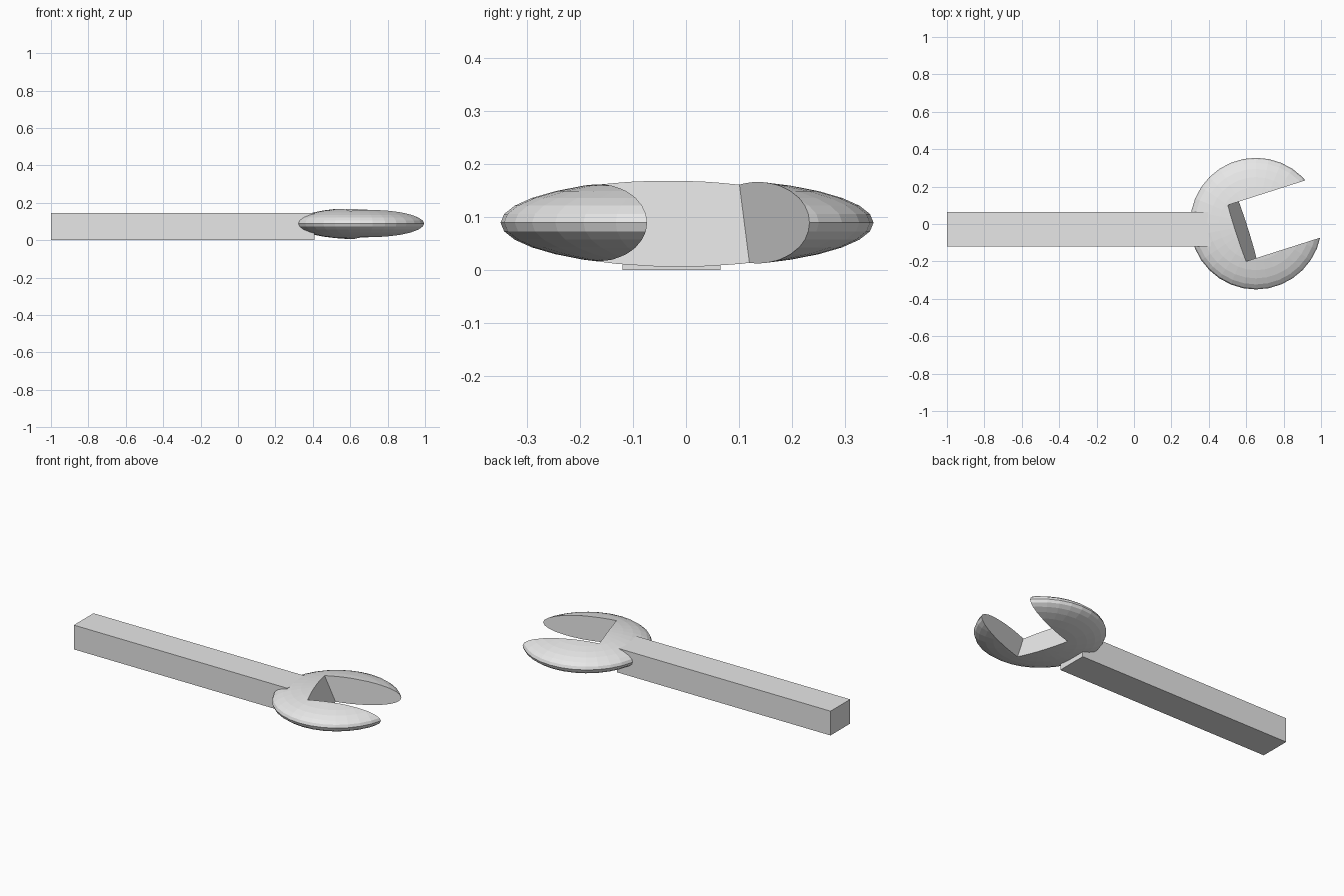
import bpy
import bmesh
from math import radians
from mathutils import Matrix, Vector

cube = bpy.data.objects.get("Cube")
if cube:
    bpy.data.objects.remove(cube, do_unlink=True)

steel = bpy.data.materials.new("light_grey_steel")
steel.use_nodes = True
steel.diffuse_color = (0.8, 0.8, 0.8, 1)
steel.node_tree.nodes["Principled BSDF"].inputs["Base Color"].default_value = (0.8, 0.8, 0.8, 1)


def add_object(name, bm):
    bmesh.ops.recalc_face_normals(bm, faces=bm.faces)
    mesh = bpy.data.meshes.new(name)
    bm.to_mesh(mesh)
    bm.free()
    mesh.materials.append(steel)
    obj = bpy.data.objects.new(name, mesh)
    bpy.context.collection.objects.link(obj)
    return obj


def box(name, low, high):
    bm = bmesh.new()
    low, high = Vector(low), Vector(high)
    matrix = Matrix.Translation((low + high) / 2) @ Matrix.Diagonal((high - low).to_4d())
    bmesh.ops.create_cube(bm, size=1, matrix=matrix)
    return add_object(name, bm)


# Straight square handle
box("handle", (-1, -0.12, 0), (0.41, 0.065, 0.145))

# Flattened round head
bm = bmesh.new()
bmesh.ops.create_uvsphere(bm, u_segments=32, v_segments=16, radius=1)
bmesh.ops.transform(bm, verts=bm.verts, matrix=Matrix.Translation((0.652, 0.002, 0.089))
                    @ Matrix.Diagonal((0.352, 0.352, 0.084, 1)))
head = add_object("head", bm)

# Jaw cutter: turned box whose back wall leans forward towards the bottom
cutter = box("jaw_cutter", (0, -0.316, -0.2), (0.8, 0, 0.2))
for v in cutter.data.vertices:
    v.co.x -= 0.42 * v.co.z
cutter.data.transform(Matrix.Translation((0.53, 0.11, 0.089)) @ Matrix.Rotation(radians(17.7), 4, "Z"))
cutter.hide_render = True

# Apply the cut, then drop the cutter
cut = head.modifiers.new("jaw_opening", "BOOLEAN")
cut.operation = "DIFFERENCE"
cut.solver = "EXACT"
cut.object = cutter
bpy.context.view_layer.objects.active = head
bpy.ops.object.modifier_apply(modifier=cut.name)
bpy.data.objects.remove(cutter, do_unlink=True)
